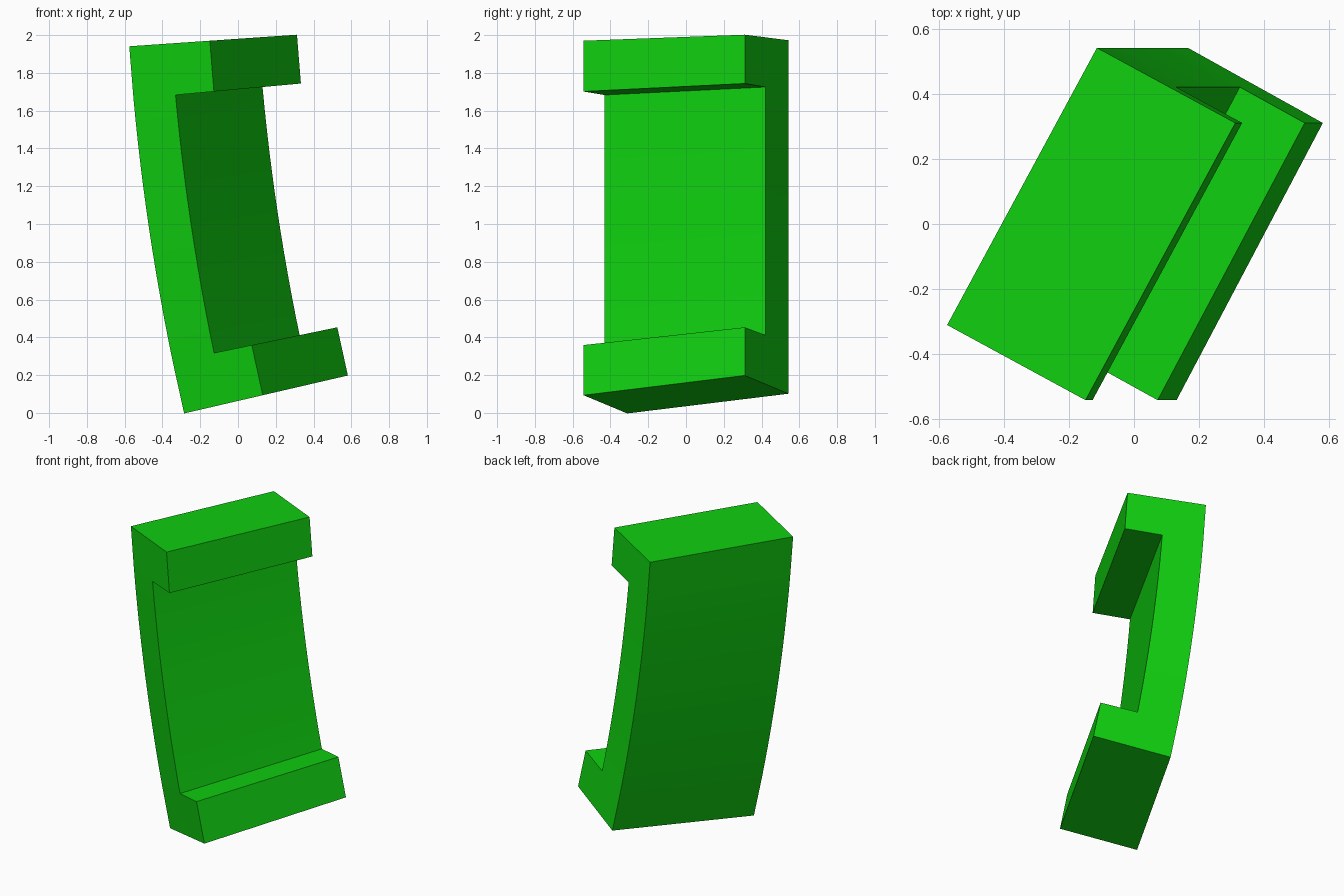
import bpy, bmesh, math
from mathutils import Vector

cube = bpy.data.objects.get("Cube")
if cube:
    bpy.data.objects.remove(cube, do_unlink=True)

# Flat green
green = bpy.data.materials.new("bright_green")
green.use_nodes = True
COLOUR = (0.005, 0.62, 0.005, 1.0)
green.diffuse_color = COLOUR
green.node_tree.nodes["Principled BSDF"].inputs["Base Color"].default_value = COLOUR

# Channel section: depth, web thickness, width and turn about z
DEPTH, WEB, WIDTH = 0.486, 0.254, 0.971
TURN = math.radians(28.45)
DEPTH_DIR = Vector((math.cos(TURN) * DEPTH, -math.sin(TURN) * DEPTH)) / DEPTH
WIDTH_DIR = Vector((math.sin(TURN), math.cos(TURN)))

# Bend about an axis along y, angles measured downwards from the axis
RADIUS, CENTRE_X, CENTRE_Z = 12.4, 11.795, 2.795
TOP, TOP_LIP, LOW_LIP, BOTTOM = 3.95, 5.24, 11.74, 13.04
STEPS = 12


def bend(co):
    """Map (depth, width, angle in degrees) to the turned and bent solid."""
    p = DEPTH_DIR * co.x + WIDTH_DIR * co.y
    a = math.radians(co.z)
    r = RADIUS - p.x
    return Vector((CENTRE_X - r * math.cos(a), p.y - 0.311, CENTRE_Z - r * math.sin(a)))


# C-shaped side face, cut into rows: lip, web, lip
web_rows = [TOP_LIP + (LOW_LIP - TOP_LIP) * i / STEPS for i in range(STEPS + 1)]
rows = [TOP] + web_rows + [BOTTOM]
bm = bmesh.new()


def cell(d0, d1, a0, a1):
    bm.faces.new([bm.verts.new((d, 0, a)) for d, a in ((d0, a0), (d1, a0), (d1, a1), (d0, a1))])


for a0, a1 in zip(rows, rows[1:]):
    cell(0, WEB, a0, a1)
for a0, a1 in ((TOP, TOP_LIP), (LOW_LIP, BOTTOM)):
    cell(WEB, DEPTH, a0, a1)
bmesh.ops.remove_doubles(bm, verts=bm.verts[:], dist=1e-4)

# Extrude across the width, then bend
out = bmesh.ops.extrude_face_region(bm, geom=bm.faces[:])
for v in out["geom"]:
    if isinstance(v, bmesh.types.BMVert):
        v.co.y = WIDTH
for v in bm.verts:
    v.co = bend(v.co)
bmesh.ops.recalc_face_normals(bm, faces=bm.faces[:])

mesh = bpy.data.meshes.new("curved_channel")
bm.to_mesh(mesh)
bm.free()
mesh.materials.append(green)
channel = bpy.data.objects.new("curved_channel", mesh)
bpy.context.collection.objects.link(channel)
